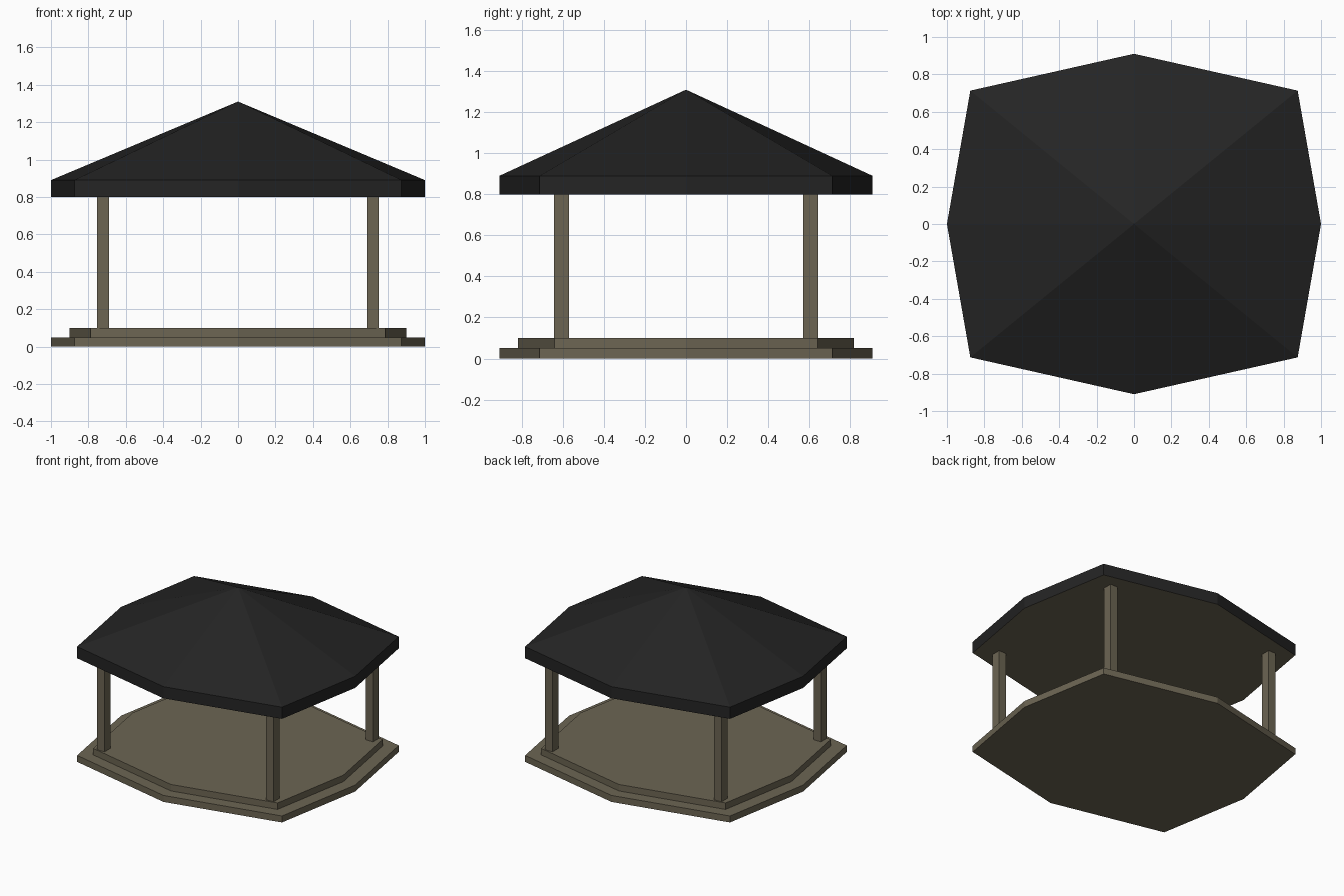
import bpy, bmesh

if "Cube" in bpy.data.objects:
    bpy.data.objects.remove(bpy.data.objects["Cube"])

def material(name, rgb):
    m = bpy.data.materials.new(name)
    m.diffuse_color = (*rgb, 1)
    m.use_nodes = True
    m.node_tree.nodes["Principled BSDF"].inputs["Base Color"].default_value = m.diffuse_color
    return m

WOOD = material("weathered_wood", (0.15, 0.13, 0.086))
ROOF = material("charcoal_roofing", (0.0175, 0.0175, 0.0175))

# irregular eight-sided plan, shared by the steps and the roof
PLAN = [(1, 0), (0.875, 0.713), (0, 0.91), (-0.875, 0.713),
        (-1, 0), (-0.875, -0.713), (0, -0.91), (0.875, -0.713)]

def finish(bm, name, mats):
    bmesh.ops.recalc_face_normals(bm, faces=bm.faces)
    me = bpy.data.meshes.new(name)
    for m in mats:
        me.materials.append(m)
    if len(mats) > 1:  # second colour goes on downward faces
        for f in bm.faces:
            f.normal_update()
            f.material_index = 1 if f.normal.z < -0.5 else 0
    bm.to_mesh(me)
    bm.free()
    bpy.context.collection.objects.link(bpy.data.objects.new(name, me))

def slab(name, scale, z0, z1, mats, apex=None):
    bm = bmesh.new()
    low, top = ([bm.verts.new((x * scale, y * scale, z)) for x, y in PLAN]
                for z in (z0, z1))
    bm.faces.new(low)
    tip = bm.verts.new((0, 0, apex)) if apex else None
    for i in range(8):
        j = (i + 1) % 8
        bm.faces.new((low[i], low[j], top[j], top[i]))
        if tip:
            bm.faces.new((top[i], top[j], tip))
    if not tip:
        bm.faces.new(top)
    finish(bm, name, mats)

# stepped platform
slab("lower_step", 1.0, 0, 0.05, [WOOD])
slab("floor_platform", 0.9, 0.05, 0.10, [WOOD])

# pointed roof with fascia band and flat wooden ceiling
slab("roof", 1.0, 0.80, 0.89, [ROOF, WOOD], apex=1.31)

# four corner posts
for sx, side in ((-1, "left"), (1, "right")):
    for sy, end in ((-1, "front"), (1, "back")):
        bm = bmesh.new()
        bmesh.ops.create_cube(bm, size=1)
        bmesh.ops.scale(bm, vec=(0.064, 0.074, 0.70), verts=bm.verts)
        bmesh.ops.translate(bm, vec=(sx * 0.722, sy * 0.607, 0.45), verts=bm.verts)
        finish(bm, f"{end}_{side}_post", [WOOD])
